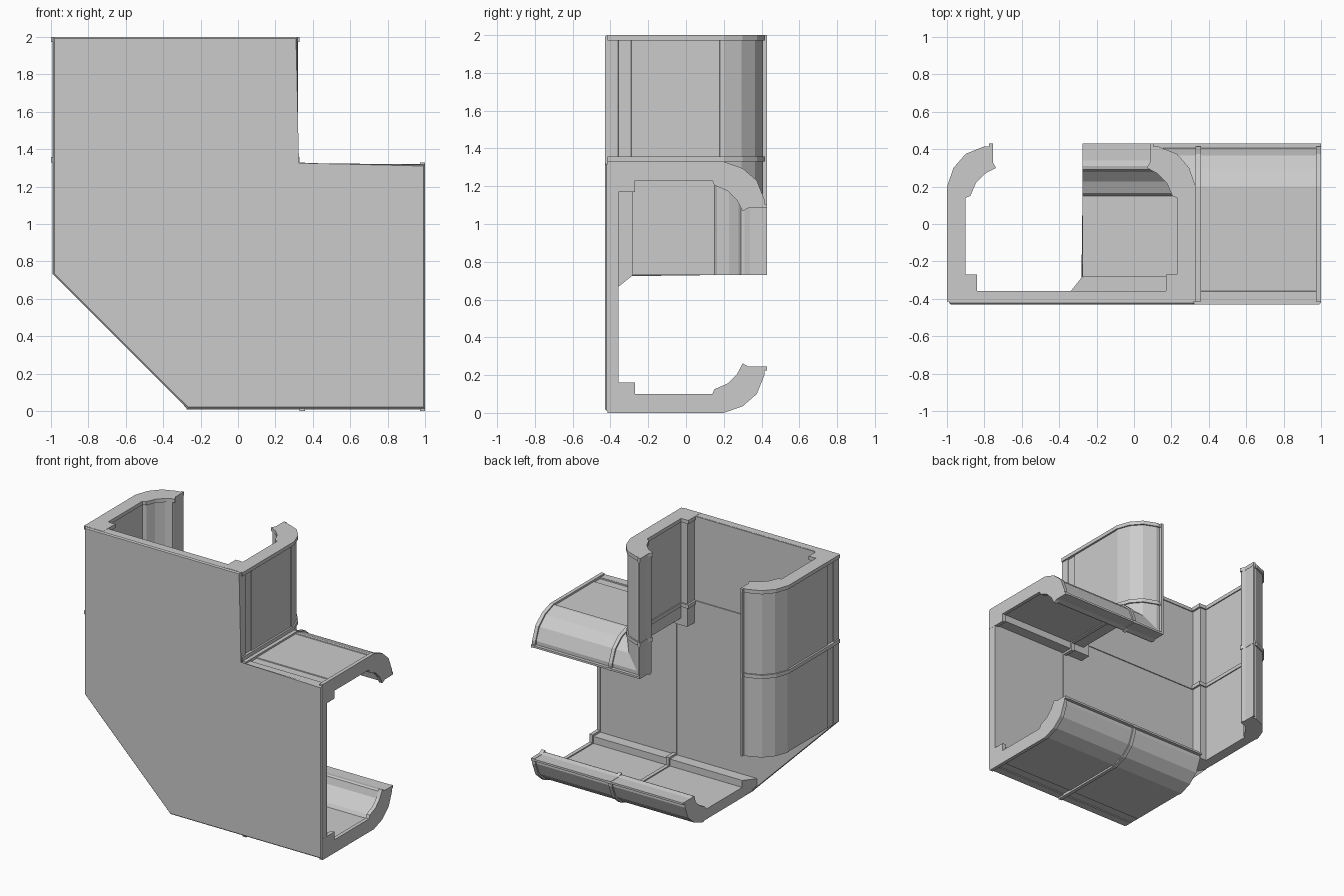
import bpy, bmesh

if "Cube" in bpy.data.objects:
    bpy.data.objects.remove(bpy.data.objects["Cube"])

# Cross-sections as (depth from outer wall, y)
RIM = [(0, -.415), (0, .2), (.035, .3), (.1, .375), (.2, .415), (.225, .415),
       (.225, .43), (.245, .43), (.245, .33), (.262, .3), (.205, .27),
       (.155, .22), (.125, .15), (.1, .14), (.1, -.27), (.16, -.27), (.16, -.415)]
PANEL = [(.014, -.415), (.014, -.36), (.02, -.358), (.02, -.29), (.014, -.288),
         (.014, .178), (.009, .18), (.009, .2), (.045, .295), (.107, .366),
         (.2, .405), (.228, .405), (.228, .43), (.243, .43), (.243, .34), (.25, .31),
         (.245, .292), (.195, .277), (.147, .227), (.117, .165), (.092, .15),
         (.092, -.28), (.145, -.28), (.145, -.415)]


def to_object(name, bm):
    bmesh.ops.recalc_face_normals(bm, faces=bm.faces)
    me = bpy.data.meshes.new(name)
    bm.to_mesh(me)
    bm.free()
    ob = bpy.data.objects.new(name, me)
    bpy.context.collection.objects.link(ob)
    return ob


def prism(name, profile, place, lo, hi):
    """Extrude a profile; place(d, y, t) maps to space, lo(d, y) shapes the near end."""
    bm = bmesh.new()
    a = [bm.verts.new(place(d, y, lo(d, y))) for d, y in profile]
    b = [bm.verts.new(place(d, y, hi)) for d, y in profile]
    bm.faces.new(a)
    bm.faces.new(b[::-1])
    n = len(a)
    for i in range(n):
        j = (i + 1) % n
        bm.faces.new((a[i], b[i], b[j], a[j]))
    return to_object(name, bm)


def box(name, x0, x1, y0, y1, z0, z1):
    return prism(name, [(x0, y0), (x1, y0), (x1, y1), (x0, y1)],
                 lambda d, y, t: (d, y, t), lambda d, y: z0, z1)


def foot(base):
    # sloped end of the corner block next to the plate
    return lambda d, y: base - min(max(0, -.28 - y) * .8, max(0, d - .014))


def miter(base):
    return lambda d, y: base - d


# The four duct walls: placement, near end, rim positions, far end
walls = {
    "left_wall": (lambda d, y, t: (-1 + d, y, t), foot(.73), (1.33, 1.972), 2.0),
    "right_wall": (lambda d, y, t: (.33 - d, y, t), miter(1.33), (1.33, 1.972), 2.0),
    "bottom_wall": (lambda d, y, t: (t, y, d), foot(-.275), (.33, .972), 1.0),
    "top_wall": (lambda d, y, t: (t, y, 1.33 - d), miter(.33), (.33, .972), 1.0),
}
for name, (place, lo, rims, end) in walls.items():
    prism(name, PANEL, place, lo, end - .003)
    for k, r in enumerate(rims):
        prism(f"{name}_rim_{k + 1}", RIM, place, lambda d, y, r=r: r, r + .028)

# Front elbow plate with a small chamfer around its outer front edges
outline = [(-.988, 1.999), (.318, 1.999), (.318, 1.318), (.999, 1.318),
           (.999, .013), (-.27, .013), (-.988, .73)]
bm = bmesh.new()
f = [bm.verts.new((x, -.43, z)) for x, z in outline]
b = [bm.verts.new((x, -.364, z)) for x, z in outline]
bm.faces.new(f)
bm.faces.new(b[::-1])
for i in range(7):
    j = (i + 1) % 7
    bm.faces.new((f[i], b[i], b[j], f[j]))
edges = [bm.edges.get((f[i], f[(i + 1) % 7])) for i in range(7)]
bmesh.ops.bevel(bm, geom=edges, offset=.008, segments=1, affect='EDGES')
to_object("front_plate", bm)

# Low ridges joining the rims across the inside of the plate
for k, (z0, z1) in enumerate([(1.33, 1.358), (1.972, 1.998)]):
    box(f"upper_ridge_{k + 1}", -.9, .23, -.38, -.357, z0, z1)
for k, (x0, x1) in enumerate([(.33, .358), (.972, .998)]):
    box(f"side_ridge_{k + 1}", x0, x1, -.38, -.357, .1, 1.23)
